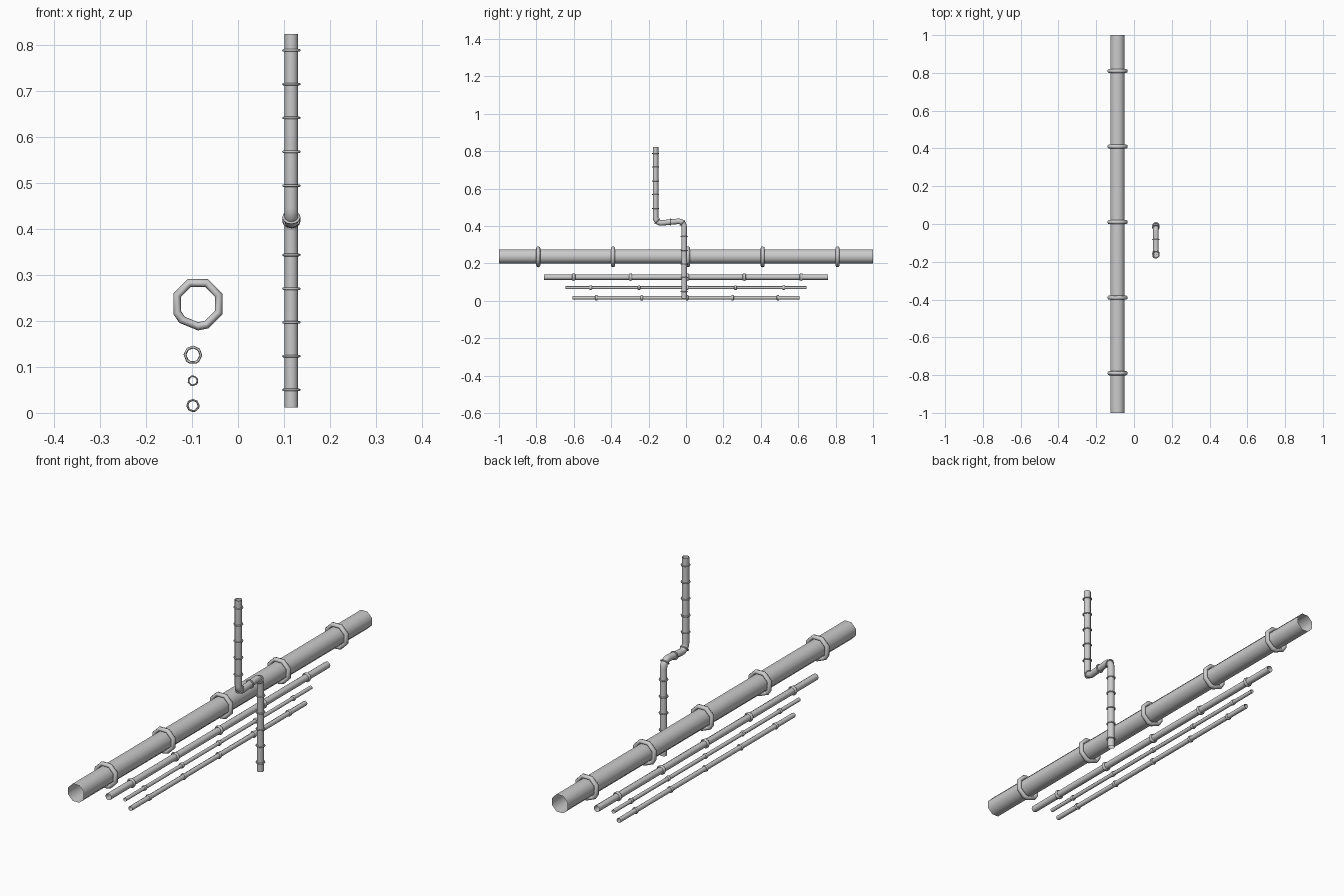
import bpy, bmesh
from math import sin, cos, pi, radians
from mathutils import Vector

if "Cube" in bpy.data.objects:
    bpy.data.objects.remove(bpy.data.objects["Cube"])

X = Vector((1, 0, 0))


def loft(name, sections, closed=False):
    """Skin equal-length vertex loops into an open tube, or a closed ring."""
    bm = bmesh.new()
    loops = [[bm.verts.new(p) for p in s] for s in sections]
    pairs = list(zip(loops, loops[1:]))
    if closed:
        pairs.append((loops[-1], loops[0]))
    for a, b in pairs:
        for i in range(len(a)):
            j = (i + 1) % len(a)
            bm.faces.new((a[i], a[j], b[j], b[i]))
    bmesh.ops.recalc_face_normals(bm, faces=bm.faces)
    me = bpy.data.meshes.new(name)
    bm.to_mesh(me)
    bm.free()
    ob = bpy.data.objects.new(name, me)
    bpy.context.collection.objects.link(ob)
    for p in me.polygons:
        p.use_smooth = True
    return ob


def section(c, t, r, angles):
    """Loop of points around centre c, perpendicular to direction t (t lies in YZ)."""
    n = X.cross(t)
    return [c + X * (r * cos(a)) + n * (r * sin(a)) for a in angles]


def band(name, c, t, r, thick, half_width, angles):
    """Collar with a rounded cross-section."""
    t = t.normalized()
    secs = []
    for k in range(8):
        a = 2 * pi * k / 8
        secs.append(section(c + t * (half_width * sin(a)), t, r + thick * cos(a), angles))
    return loft(name, secs, True)


OCT = [radians(22.5 + 45 * i) for i in range(8)]
# collar outline: octagon with a clipped lower corner
COLLAR = [radians(a) for a in (22.5, 67.5, 112.5, 157.5, 202.5, 225, 270, 292.5, 337.5)]

# horizontal pipes: name, x, z, vertex radius, half length, roll in degrees
pipes = [("main_pipe", -0.087, 0.237, 0.0408, 1.0, 0),
         ("upper_small_pipe", -0.098, 0.126, 0.0143, 0.76, 20),
         ("middle_small_pipe", -0.098, 0.070, 0.0083, 0.645, 40),
         ("lower_small_pipe", -0.098, 0.016, 0.0102, 0.607, 70)]
Y = Vector((0, 1, 0))
for name, x, z, r, h, roll in pipes:
    oct_a = [a + radians(roll) for a in OCT]
    # section() measures angles with n = X cross Y = +Z
    col_a = [a + radians(roll) for a in COLLAR]
    loft(name, [section(Vector((x, s * h, z)), Y, r, oct_a) for s in (-1, 1)])
    for i in range(5):
        y = h * (-0.79 + 0.4 * i)
        band(f"{name}_collar_{i + 1}", Vector((x, y, z)), Y,
             r * 1.20, r * 0.22, 0.011 * h, col_a)

# offset riser: up, back along y, then up again
PX, R = 0.116, 0.03
path = [(Vector((PX, -0.01, 0.012)), Vector((0, 0, 1)))]
for i in range(7):
    a = pi / 2 * i / 6
    path.append((Vector((PX, -0.01 - R + R * cos(a), 0.425 - R + R * sin(a))),
                 Vector((0, -sin(a), cos(a)))))
for i in range(7):
    a = pi / 2 * i / 6
    path.append((Vector((PX, -0.163 + R - R * sin(a), 0.416 + R - R * cos(a))),
                 Vector((0, -cos(a), sin(a)))))
path.append((Vector((PX, -0.163, 0.823)), Vector((0, 0, 1))))
ROUND = [2 * pi * i / 12 for i in range(12)]
loft("riser_pipe", [section(c, t, 0.0147, ROUND) for c, t in path])

# riser collars on both verticals, the bends and the crossover
spots = [(Vector((PX, -0.01, 0.05 + 0.0733 * i)), Vector((0, 0, 1))) for i in range(5)]
spots += [path[4], (Vector((PX, -0.083, 0.421)), Vector((0, -1, 0))), path[11]]
spots += [(Vector((PX, -0.163, 0.494 + 0.0735 * i)), Vector((0, 0, 1))) for i in range(5)]
for i, (c, t) in enumerate(spots):
    band(f"riser_collar_{i + 1}", c, t, 0.017, 0.003, 0.0028, ROUND)
